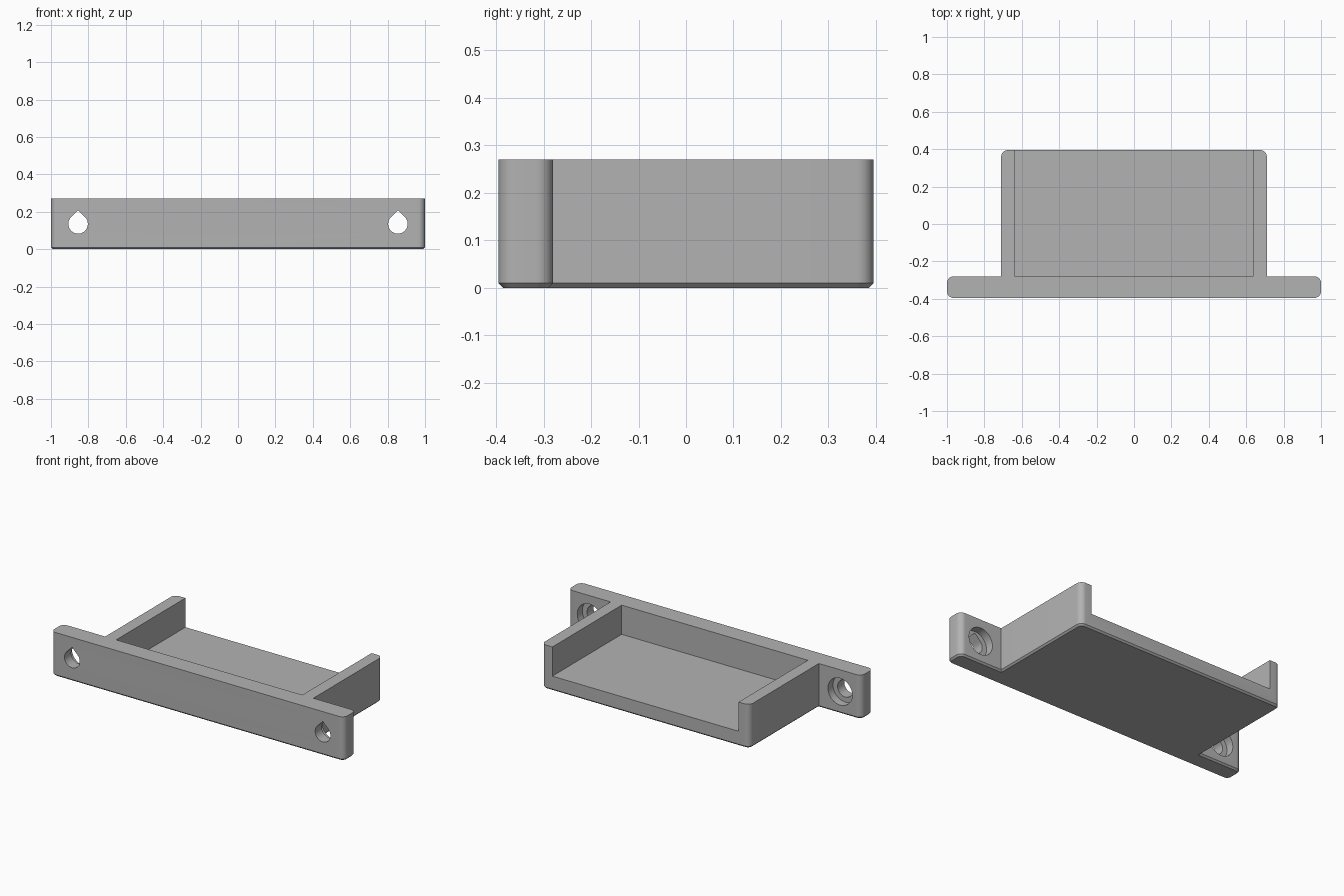
import bpy, bmesh, math
from mathutils import Vector

if "Cube" in bpy.data.objects:
    bpy.data.objects.remove(bpy.data.objects["Cube"], do_unlink=True)

HEIGHT, FLOOR, CHAMFER, ROUND = 0.27, 0.09, 0.01, 0.035
FRONT, STEP, BACK = -0.395, -0.28, 0.395
HOLE_X, HOLE_Z = 0.855, 0.135

grey = bpy.data.materials.new("plain grey")
grey.use_nodes = True
grey.diffuse_color = (0.45, 0.45, 0.45, 1)
grey.node_tree.nodes["Principled BSDF"].inputs["Base Color"].default_value = (0.45, 0.45, 0.45, 1)


def make_object(name, bm):
    bmesh.ops.recalc_face_normals(bm, faces=bm.faces)
    mesh = bpy.data.meshes.new(name)
    bm.to_mesh(mesh)
    bm.free()
    mesh.materials.append(grey)
    obj = bpy.data.objects.new(name, mesh)
    bpy.context.collection.objects.link(obj)
    return obj


def prism(points, offset):
    """Extrude a closed loop of 3D points along an offset."""
    bm = bmesh.new()
    face = bm.faces.new([bm.verts.new(p) for p in points])
    result = bmesh.ops.extrude_face_region(bm, geom=[face], use_keep_orig=True)
    moved = [v for v in result["geom"] if isinstance(v, bmesh.types.BMVert)]
    bmesh.ops.translate(bm, verts=moved, vec=Vector(offset))
    bmesh.ops.recalc_face_normals(bm, faces=bm.faces)
    return bm


def cut(obj, cutter):
    mod = obj.modifiers.new("cut", "BOOLEAN")
    mod.operation = "DIFFERENCE"
    mod.solver = "EXACT"
    mod.object = cutter
    bpy.context.view_layer.objects.active = obj
    bpy.ops.object.modifier_apply(modifier=mod.name)
    bpy.data.objects.remove(cutter, do_unlink=True)


def circle(x, y, radius, teardrop=False):
    """Upright loop in the xz plane, optionally with a 45 degree peak."""
    points = []
    for i in range(48):
        a = 2 * math.pi * i / 48
        r = radius
        if teardrop and abs(a - math.pi / 2) < math.pi / 4:
            r = radius / math.cos(math.pi / 4 - abs(a - math.pi / 2))
        points.append((x + r * math.cos(a), y, HOLE_Z + r * math.sin(a)))
    return points


# Body: T-shaped outline with rounded upright corners and a chamfered base
half = [(1, FRONT), (1, STEP), (0.71, STEP), (0.71, BACK)]
outline = half + [(-x, y) for x, y in reversed(half)]
bm = prism([(x, y, 0) for x, y in outline], (0, 0, HEIGHT))
upright = [e for e in bm.edges
           if abs(e.verts[0].co.z - e.verts[1].co.z) > 0.1
           and not (abs(e.verts[0].co.x) < 0.8 and e.verts[0].co.y < 0)]
bmesh.ops.bevel(bm, geom=upright, offset=ROUND, segments=8, profile=0.5, affect="EDGES")
base = [e for e in bm.edges if all(v.co.z < 0.001 for v in e.verts)]
bmesh.ops.bevel(bm, geom=base, offset=CHAMFER, segments=1, affect="EDGES")
body = make_object("mounting_tray", bm)

# Recess: open at the top and the back
recess = [(-0.635, STEP, FLOOR), (0.635, STEP, FLOOR), (0.635, 0.6, FLOOR), (-0.635, 0.6, FLOOR)]
cut(body, make_object("recess_cutter", prism(recess, (0, 0, 0.5))))

# Screw holes: teardrop bore with a wider round pocket on the rear face
for side in (-1, 1):
    x = side * HOLE_X
    cut(body, make_object("bore_cutter", prism(circle(x, -0.6, 0.052, True), (0, 0.6, 0))))
    cut(body, make_object("pocket_cutter", prism(circle(x, STEP - 0.05, 0.083), (0, 0.2, 0))))

# Smooth the rounds and keep the edges sharp
bpy.ops.object.select_all(action="DESELECT")
body.select_set(True)
bpy.context.view_layer.objects.active = body
bpy.ops.object.shade_smooth_by_angle(angle=math.radians(30))
